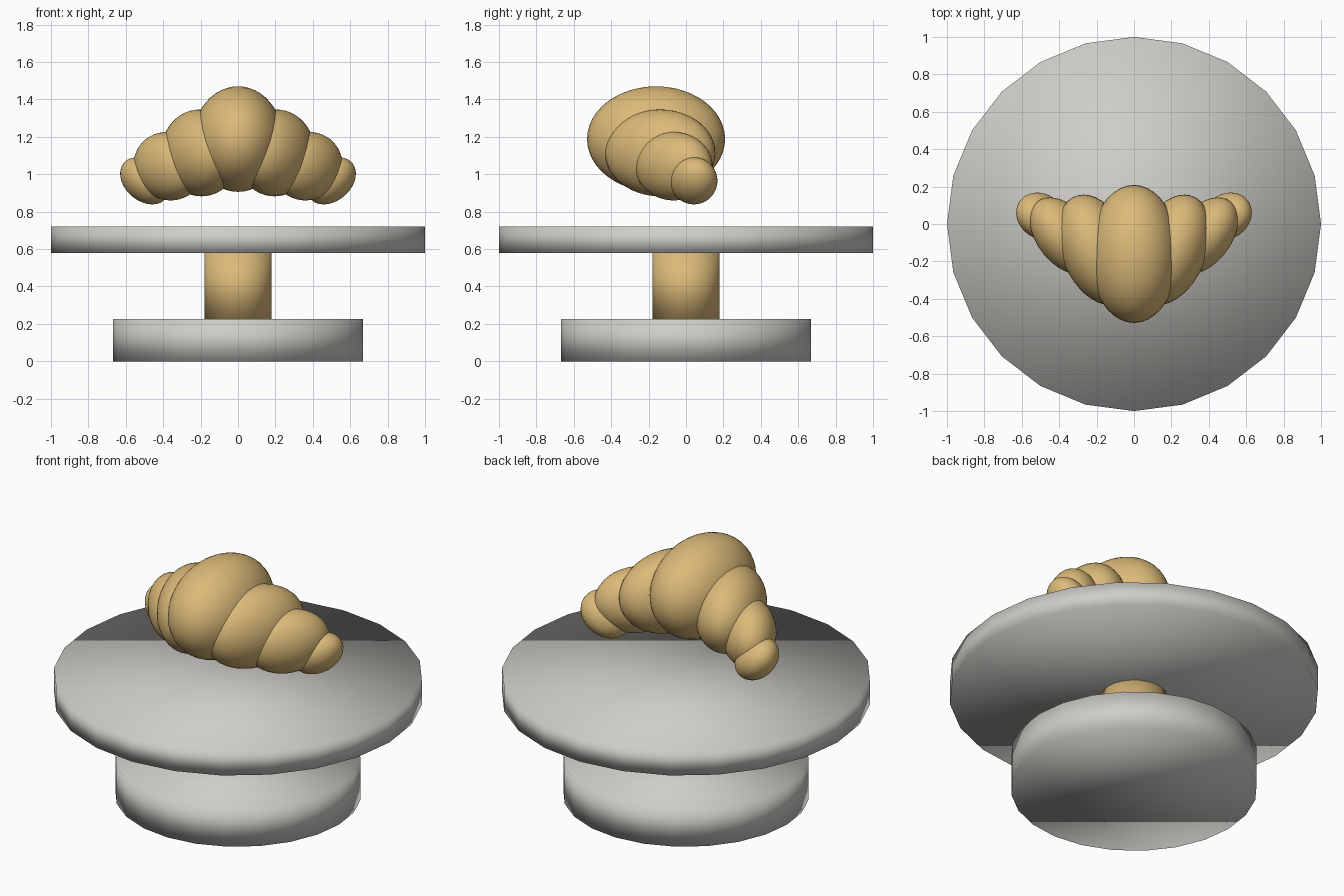
import bpy
import bmesh
from math import sqrt
from mathutils import Matrix

cube = bpy.data.objects.get("Cube")
if cube:
    bpy.data.objects.remove(cube, do_unlink=True)


def make_material(name, rgb):
    mat = bpy.data.materials.new(name)
    mat.use_nodes = True
    colour = (*rgb, 1)
    mat.diffuse_color = colour
    bsdf = mat.node_tree.nodes["Principled BSDF"]
    bsdf.inputs["Base Color"].default_value = colour
    bsdf.inputs["Roughness"].default_value = 0.8
    return mat


grey = make_material("light_grey", (0.62, 0.61, 0.58))
pastry = make_material("golden_pastry", (0.71, 0.49, 0.19))


def finish(name, bm, mat):
    """Turn a bmesh into a fully smooth-shaded object."""
    bmesh.ops.recalc_face_normals(bm, faces=bm.faces)
    for face in bm.faces:
        face.smooth = True
    mesh = bpy.data.meshes.new(name)
    bm.to_mesh(mesh)
    bm.free()
    mesh.materials.append(mat)
    obj = bpy.data.objects.new(name, mesh)
    bpy.context.collection.objects.link(obj)


def disc(name, radius, bottom, top, mat):
    bm = bmesh.new()
    bmesh.ops.create_cone(bm, cap_ends=True, segments=24,
                          radius1=radius, radius2=radius, depth=top - bottom,
                          matrix=Matrix.Translation((0, 0, (bottom + top) / 2)))
    finish(name, bm, mat)


def roll(name, centre, radii, lean_y=0, lean_z=0, side=1):
    """Ellipsoid whose rear leans outward by lean_y and top by lean_z."""
    rx, ry, rz = radii
    width = sqrt(rx ** 2 - lean_y ** 2 - lean_z ** 2)
    shape = Matrix(((width, lean_y, lean_z, centre[0]),
                    (0, ry, 0, centre[1]),
                    (0, 0, rz, centre[2]),
                    (0, 0, 0, 1)))
    bm = bmesh.new()
    bmesh.ops.create_uvsphere(bm, u_segments=40, v_segments=24, radius=1)
    bm.transform(Matrix.Diagonal((side, 1, 1, 1)) @ shape)
    finish(name, bm, mat=pastry)


# Stand
disc("base", 0.667, 0, 0.227, grey)
disc("stem", 0.18, 0.227, 0.58, pastry)
disc("plate", 1.0, 0.58, 0.72, grey)

# Croissant: middle roll, then shrinking rolls out to each tip
roll("middle_roll", (0, -0.16, 1.188), (0.24, 0.369, 0.282))
for side, label in ((1, "left"), (-1, "right")):
    roll(label + "_inner_roll", (0.2, -0.138, 1.114),
         (0.21, 0.295, 0.232), 0.07, 0.005, side)
    roll(label + "_outer_roll", (0.37, -0.065, 1.043),
         (0.188, 0.207, 0.183), 0.08, 0.01, side)
    roll(label + "_tip", (0.498, 0.042, 0.965),
         (0.132, 0.126, 0.126), 0.02, 0.04, side)
